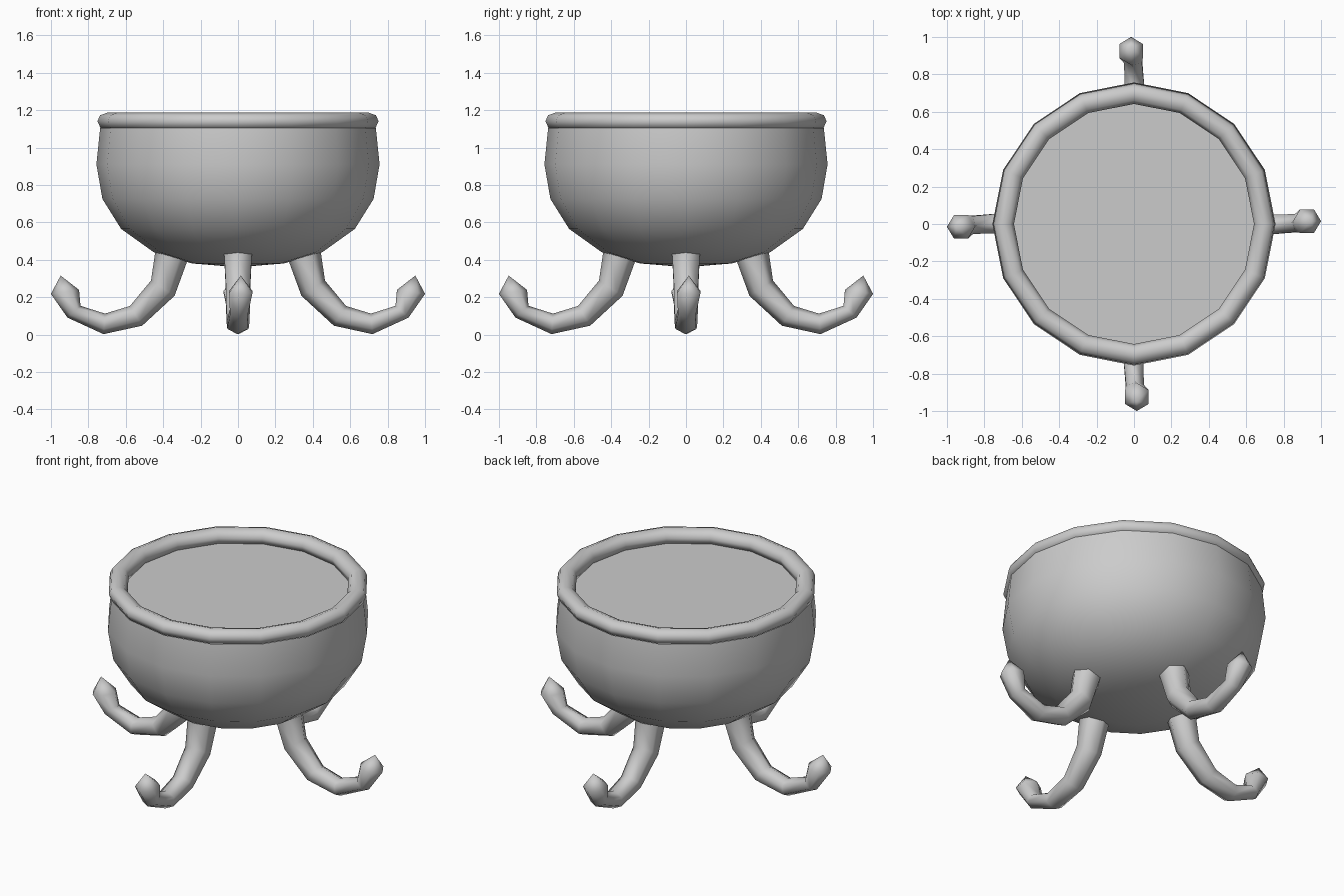
import bpy, bmesh, math
from mathutils import Vector, Matrix

if "Cube" in bpy.data.objects:
    bpy.data.objects.remove(bpy.data.objects["Cube"])

SIDES = 16


def finish(bm, name, smooth=True):
    bmesh.ops.recalc_face_normals(bm, faces=bm.faces)
    me = bpy.data.meshes.new(name)
    bm.to_mesh(me)
    bm.free()
    for p in me.polygons:
        p.use_smooth = smooth
    ob = bpy.data.objects.new(name, me)
    bpy.context.collection.objects.link(ob)
    return ob


def bridge(bm, a, b):
    n = len(a)
    for i in range(n):
        bm.faces.new((a[i], a[(i + 1) % n], b[(i + 1) % n], b[i]))


def ring(bm, r, z):
    return [bm.verts.new((r * math.cos(2 * math.pi * i / SIDES),
                          r * math.sin(2 * math.pi * i / SIDES), z)) for i in range(SIDES)]


def lathe(name, profile, closed=False, pole_z=None):
    bm = bmesh.new()
    rings = [ring(bm, r, z) for r, z in profile]
    for a, b in zip(rings, rings[1:]):
        bridge(bm, a, b)
    if closed:
        bridge(bm, rings[-1], rings[0])
    if pole_z is not None:
        pole = bm.verts.new((0, 0, pole_z))
        for i in range(SIDES):
            bm.faces.new((pole, rings[0][i], rings[0][(i + 1) % SIDES]))
    return finish(bm, name)


# Round bowl body
lathe("bowl", [(0.245, 0.38), (0.45, 0.44), (0.625, 0.565), (0.725, 0.725),
               (0.757, 0.91), (0.737, 1.105)], pole_z=0.36)

# Rolled rim
lathe("rim", [(0.735, 1.105), (0.752, 1.14), (0.738, 1.172), (0.70, 1.186),
              (0.66, 1.172), (0.642, 1.14), (0.65, 1.105), (0.69, 1.095)], closed=True)

# Flat surface filling the bowl
bm = bmesh.new()
bm.faces.new(ring(bm, 0.70, 1.103))
finish(bm, "contents_surface", smooth=False)

# Curled legs: x, y, z, section angle, in-plane radius, sideways radius
PATH = [(0.345, 0.0, 0.50, -90, 0.09, 0.088),
        (0.355, 0.0, 0.42, -82, 0.09, 0.085),
        (0.402, 0.0, 0.248, -57, 0.075, 0.075),
        (0.545, -0.005, 0.10, -32, 0.062, 0.066),
        (0.715, -0.003, 0.057, 4, 0.055, 0.062),
        (0.877, 0.005, 0.122, 48, 0.047, 0.055),
        (0.925, 0.015, 0.228, 82, 0.076, 0.072)]


def leg(name, turn):
    bm = bmesh.new()
    rings = []
    for x, y, z, deg, r_in, r_side in PATH:
        a = math.radians(deg)
        up = Vector((-math.sin(a), 0, math.cos(a)))
        side = Vector((0, 1, 0))
        rings.append([bm.verts.new(Vector((x, y, z))
                      + up * r_in * math.cos(k * math.pi / 3)
                      + side * r_side * math.sin(k * math.pi / 3)) for k in range(6)])
    for a, b in zip(rings, rings[1:]):
        bridge(bm, a, b)
    bm.faces.new(rings[0])
    tip = bm.verts.new((0.948, 0.015, 0.315))
    for i in range(6):
        bm.faces.new((tip, rings[-1][i], rings[-1][(i + 1) % 6]))
    bm.transform(Matrix.Rotation(turn, 4, 'Z'))
    finish(bm, name)


for i, n in enumerate(("right_leg", "back_leg", "left_leg", "front_leg")):
    leg(n, i * math.pi / 2)
